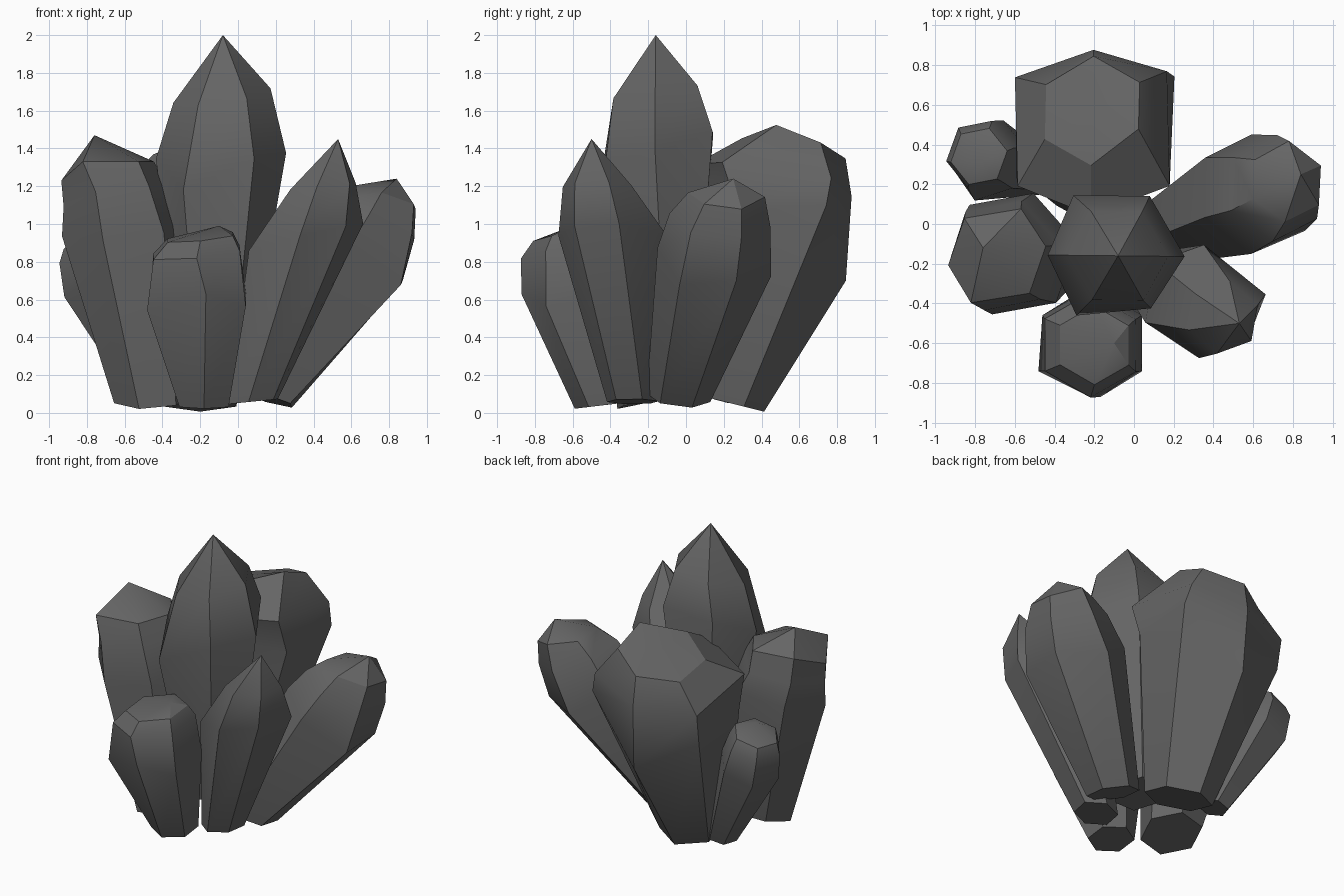
import bpy
import bmesh
from math import cos, sin, radians, tau
from mathutils import Vector

cube = bpy.data.objects.get("Cube")
if cube:
    bpy.data.objects.remove(cube, do_unlink=True)

# Single stone colour
COLOUR = (0.13, 0.13, 0.13, 1.0)
stone = bpy.data.materials.new("dark grey stone")
stone.use_nodes = True
stone.diffuse_color = COLOUR
shader = stone.node_tree.nodes["Principled BSDF"]
shader.inputs["Base Color"].default_value = COLOUR
shader.inputs["Roughness"].default_value = 0.8

BASE, WAIST, SHOULDER, CROWN = range(4)


def hexagon(bm, centre, radius, angle, lean):
    """Ring of six vertices lying across the leaning direction."""
    turn = Vector((0, 0, 1)).rotation_difference(Vector((lean[0], lean[1], 1)))
    ring = []
    for i in range(6):
        a = radians(angle) + tau * i / 6
        offset = Vector((radius * cos(a), radius * sin(a), 0))
        ring.append(bm.verts.new(Vector(centre) + turn @ offset))
    return ring


def crystal(name, angle, sections, tip, nudges):
    """Six-sided crystal; each section is x, y, z, radius and lean in x, y.
    Nudges move single corners, keyed by ring and corner, to roughen the shape."""
    bm = bmesh.new()
    rings = [hexagon(bm, s[:3], s[3], angle, s[4:]) for s in sections]
    for (ring, corner), shift in nudges.items():
        rings[ring][corner].co += Vector(shift)
    apex = bm.verts.new(tip)
    bm.faces.new(rings[BASE][::-1])
    for i in range(6):
        j = (i + 1) % 6
        for low, high in zip(rings, rings[1:]):
            bm.faces.new((low[i], low[j], high[j], high[i]))
        bm.faces.new((rings[-1][i], rings[-1][j], apex))
    bmesh.ops.recalc_face_normals(bm, faces=bm.faces)
    mesh = bpy.data.meshes.new(name)
    bm.to_mesh(mesh)
    bm.free()
    mesh.materials.append(stone)
    obj = bpy.data.objects.new(name, mesh)
    bpy.context.collection.objects.link(obj)
    bpy.ops.object.select_all(action="DESELECT")
    obj.select_set(True)
    bpy.context.view_layer.objects.active = obj
    bpy.ops.object.shade_smooth_by_angle(angle=radians(30))


# Pointed crystals: base, waist and shoulder rings, then the tip
crystal("centre_crystal", 0, [
    (-0.12, -0.1, 0.2, 0.17, 0, -0.2),
    (-0.09, -0.16, 1.36, 0.345, -0.05, -0.45),
    (-0.085, -0.16, 1.68, 0.26, -0.15, -0.15)], (-0.08, -0.16, 2.0), {
    (WAIST, 1): (0, 0.03, 0), (WAIST, 2): (-0.04, 0.03, 0),
    (WAIST, 4): (-0.03, -0.03, -0.05), (WAIST, 5): (0, 0.01, 0.1)})
crystal("front_left_crystal", 20, [
    (0.08, -0.28, 0.06, 0.14, -0.1, 0),
    (0.34, -0.39, 0.93, 0.31, -0.25, 0),
    (0.45, -0.47, 1.2, 0.185, -0.1, 0)], (0.53, -0.5, 1.45), {
    (WAIST, 0): (0.04, -0.07, 0), (WAIST, 1): (-0.04, -0.02, 0),
    (WAIST, 4): (0.04, 0.02, 0.02)})

# Blunt crystals: base, waist, shoulder and crown rings, then a low crown
crystal("back_crystal", 30, [
    (-0.2, 0.2, 0.06, 0.22, 0, 0.25),
    (-0.2, 0.46, 0.93, 0.45, -0.1, 0.6),
    (-0.21, 0.47, 1.23, 0.435, -0.15, 0.2),
    (-0.21, 0.57, 1.4, 0.28, -0.25, 0.2)], (-0.2, 0.56, 1.42), {
    (WAIST, 0): (0.01, 0.08, 0.25), (WAIST, 2): (-0.01, 0.06, 0.14),
    (SHOULDER, 0): (0, 0.08, 0), (SHOULDER, 2): (-0.02, 0.06, 0),
    (SHOULDER, 1): (0, -0.02, 0), (SHOULDER, 3): (0, -0.06, 0),
    (SHOULDER, 5): (0.02, -0.07, 0), (CROWN, 5): (0, 0.04, 0.04)})
crystal("right_crystal", 11, [
    (-0.46, -0.18, 0.07, 0.2, -0.05, -0.25),
    (-0.61, -0.15, 0.98, 0.33, -0.1, -0.2),
    (-0.66, -0.16, 1.18, 0.29, -0.1, 0),
    (-0.69, -0.16, 1.33, 0.25, 0, 0)], (-0.76, -0.12, 1.47), {
    (SHOULDER, 3): (0.02, 0, -0.06), (CROWN, 3): (0, 0, -0.1),
    (CROWN, 4): (-0.05, 0, 0), (CROWN, 1): (0.04, 0, 0)})
crystal("back_right_crystal", 10, [
    (-0.45, 0.24, 0.07, 0.1, -0.2, 0.1),
    (-0.73, 0.33, 0.68, 0.205, -0.4, 0.2),
    (-0.775, 0.35, 0.84, 0.18, -0.3, 0.1),
    (-0.78, 0.34, 0.91, 0.15, -0.3, 0.1)], (-0.76, 0.31, 0.97), {
    (WAIST, 4): (0, -0.02, 0)})
crystal("back_left_crystal", 26, [
    (0.14, -0.04, 0.08, 0.17, 0.3, 0.12),
    (0.59, 0.15, 0.8, 0.31, 0.6, 0.25),
    (0.71, 0.18, 1.02, 0.27, 0.4, 0.12),
    (0.77, 0.21, 1.14, 0.2, 0.3, 0.12)], (0.84, 0.25, 1.24), {
    (WAIST, 0): (0.05, 0, 0.07), (WAIST, 5): (0.04, 0, -0.03),
    (CROWN, 1): (0, 0.01, 0.03)})
crystal("front_crystal", 30, [
    (-0.18, -0.44, 0.04, 0.15, 0, -0.12),
    (-0.21, -0.6, 0.6, 0.29, 0, -0.25),
    (-0.22, -0.61, 0.85, 0.265, -0.1, -0.12),
    (-0.2, -0.61, 0.93, 0.2, -0.1, -0.1)], (-0.1, -0.6, 0.99), {
    (WAIST, 4): (0.04, 0.01, 0.1), (WAIST, 3): (-0.02, 0, -0.02)})
